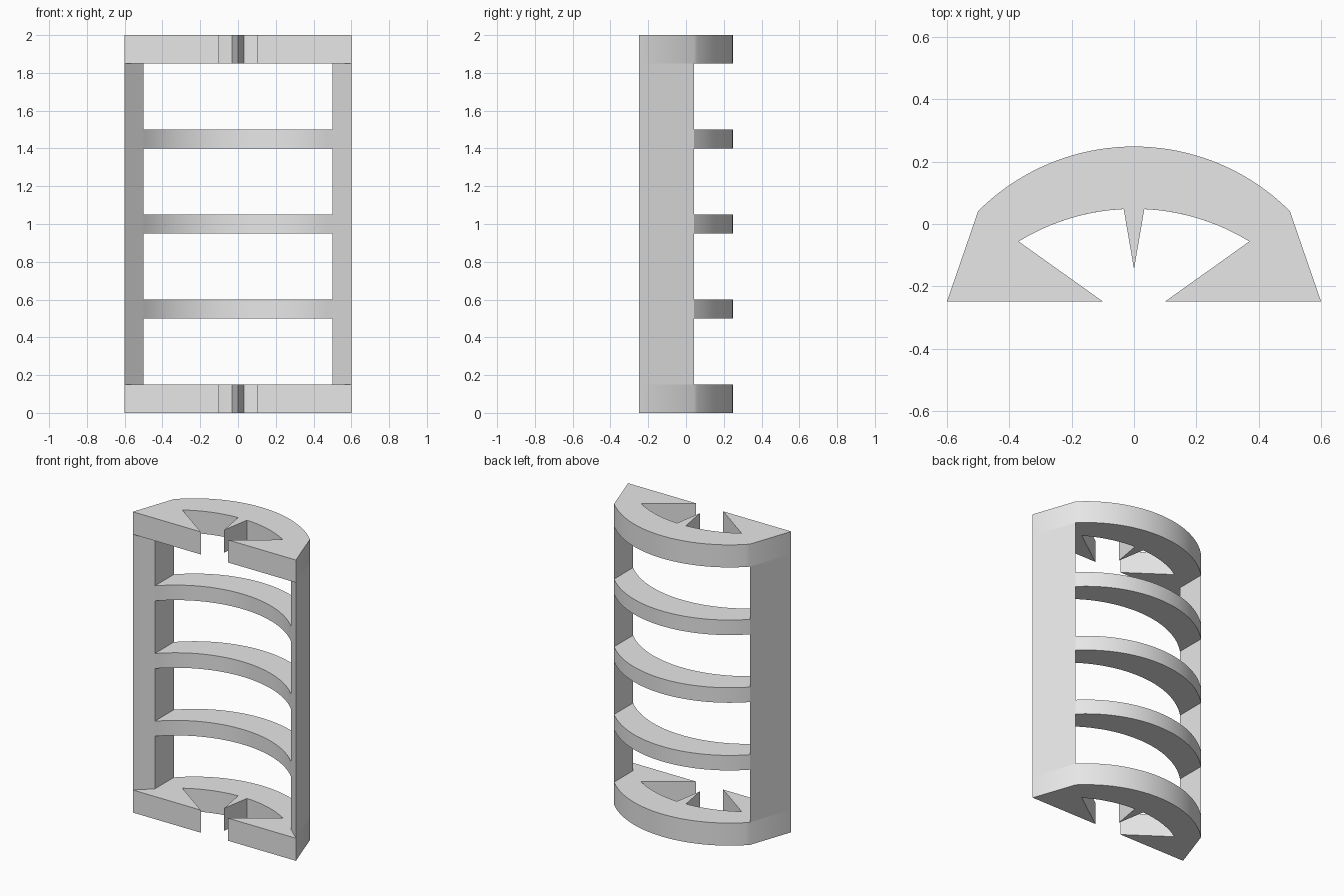
import bpy
import bmesh
from math import sin, cos, radians, sqrt

cube = bpy.data.objects.get("Cube")
if cube:
    bpy.data.objects.remove(cube, do_unlink=True)

grey = bpy.data.materials.new("light_grey")
grey.use_nodes = True
grey.diffuse_color = (0.8, 0.8, 0.8, 1)
grey.node_tree.nodes["Principled BSDF"].inputs["Base Color"].default_value = (0.8, 0.8, 0.8, 1)

HALF = 0.5                    # half width of the arched back
WIDE = 0.6                    # half width of the front
FRONT, BACK = -0.2485, 0.2485
THICK = 0.2                   # depth of the arch
R = HALF * sqrt(2)            # quarter circle spans the arch
SHOULDER = BACK - R + HALF    # y where the arch meets the posts


def arc(x_limit, apex, steps=32, x_start=None):
    """Points of the arch from x_start (default -x_limit) to x_limit."""
    from_x = -x_limit if x_start is None else x_start
    pts = []
    for i in range(steps + 1):
        x = from_x + (x_limit - from_x) * i / steps
        pts.append((x, apex - R + sqrt(R * R - x * x)))
    return pts


def even_arc(apex, steps=40):
    """Evenly spaced quarter circle across the full arch."""
    angles = [radians(-45 + 90 * i / steps) for i in range(steps + 1)]
    return [(R * sin(a), apex - R + R * cos(a)) for a in angles]


def extrude(name, outline, z0, z1):
    """Upright prism from a plan outline."""
    bm = bmesh.new()
    face = bm.faces.new([bm.verts.new((x, y, z0)) for x, y in outline])
    top = bmesh.ops.extrude_face_region(bm, geom=[face])["geom"]
    bmesh.ops.translate(bm, vec=(0, 0, z1 - z0),
                        verts=[v for v in top if isinstance(v, bmesh.types.BMVert)])
    bmesh.ops.recalc_face_normals(bm, faces=bm.faces)
    mesh = bpy.data.meshes.new(name)
    bm.to_mesh(mesh)
    bm.free()
    mesh.materials.append(grey)
    obj = bpy.data.objects.new(name, mesh)
    bpy.context.collection.objects.link(obj)
    bpy.ops.object.select_all(action="DESELECT")
    obj.select_set(True)
    bpy.context.view_layer.objects.active = obj
    bpy.ops.object.shade_smooth_by_angle(angle=radians(30))
    return obj


def mirrored(points):
    return [(-x, y) for x, y in reversed(points)]


# End plates: arch, two front jaws and a central spike
inner_right = arc(0.37, BACK - THICK, 16, x_start=0.033)
right_edge = [(0, -0.145)] + inner_right + [(0.1, FRONT), (WIDE, FRONT)]
plate = right_edge + even_arc(BACK)[::-1] + mirrored(right_edge)[:-1]
extrude("bottom_plate", plate, 0, 0.15)
extrude("top_plate", plate, 1.85, 2)

# Side posts
post = [(WIDE, FRONT), (HALF, SHOULDER), (HALF, SHOULDER - THICK)]
extrude("left_post", post, 0.15, 1.85)
extrude("right_post", mirrored(post), 0.15, 1.85)

# Curved rungs between the posts
rung = even_arc(BACK) + even_arc(BACK - THICK)[::-1]
for label, z in (("lower", 0.55), ("middle", 1.0), ("upper", 1.45)):
    extrude(label + "_rung", rung, z - 0.05, z + 0.05)
